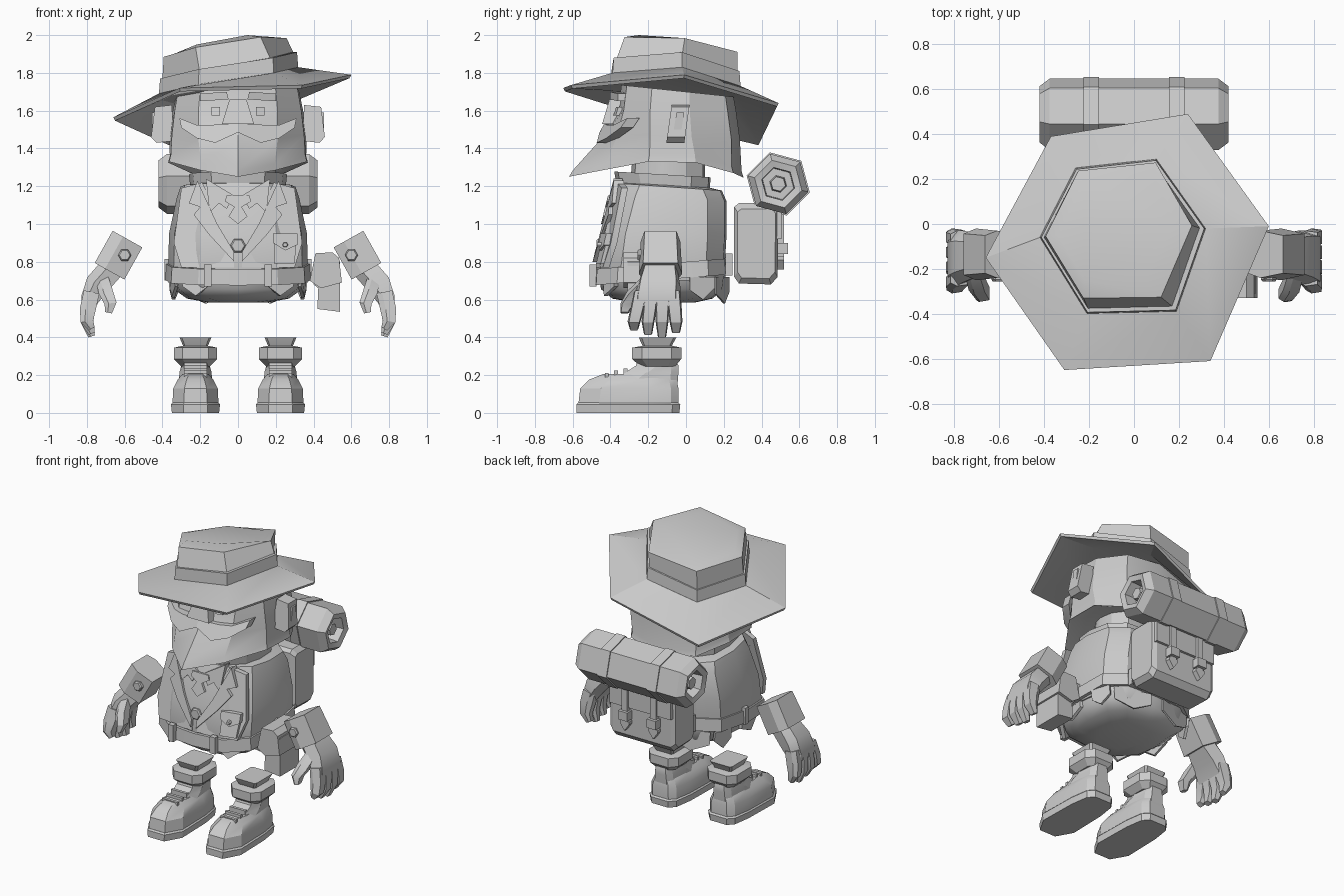
import bpy, bmesh, math
from mathutils import Vector

grey = bpy.data.materials.new("plain grey")
grey.diffuse_color = (0.6, 0.6, 0.6, 1)

def finish(name, bm, angle=25):
    bmesh.ops.recalc_face_normals(bm, faces=bm.faces)
    me = bpy.data.meshes.new(name)
    bm.to_mesh(me)
    bm.free()
    me.materials.append(grey)
    ob = bpy.data.objects.new(name, me)
    bpy.context.collection.objects.link(ob)
    bpy.ops.object.select_all(action='DESELECT')
    ob.select_set(True)
    bpy.context.view_layer.objects.active = ob
    bpy.ops.object.shade_smooth_by_angle(angle=math.radians(angle))
    return ob

def loft(name, rings, caps=True, closed=False, angle=25):
    """Skin a list of equal rings of 3D points."""
    bm = bmesh.new()
    vs = [[bm.verts.new(p) for p in r] for r in rings]
    n = len(vs[0])
    for a, b in zip(vs, vs[1:] + ([vs[0]] if closed else [])):
        for i in range(n):
            bm.faces.new((a[i], a[(i + 1) % n], b[(i + 1) % n], b[i]))
    if caps and not closed:
        bm.faces.new(vs[0])
        bm.faces.new(vs[-1])
    return finish(name, bm, angle)

def mirror(half):
    """Close a half ring (front to back) about x = 0."""
    return half + [(-x, y, z) for x, y, z in half[-2:0:-1]]

def box(name, lo, hi):
    q = [(lo[0], lo[1]), (hi[0], lo[1]), (hi[0], hi[1]), (lo[0], hi[1])]
    return loft(name, [[(x, y, z) for x, y in q] for z in (lo[2], hi[2])])

def plate(name, pts, surf, thick, s=1):
    """Flat panel of (x, z) points lying on a front surface."""
    back = [(s * x, surf(x, z) + 0.03, z) for x, z in pts]
    front = [(s * x, surf(x, z) - thick, z) for x, z in pts]
    return loft(name, [back, front])

def limb(name, pts, sizes, chamfer=0.6):
    """Six sided tube along an xz path; sizes are (thickness, depth)."""
    rings = []
    for i, p in enumerate(pts):
        a, b = Vector(pts[max(i - 1, 0)]), Vector(pts[min(i + 1, len(pts) - 1)])
        d = b - a
        nrm = Vector((d.z, 0, -d.x)).normalized()
        t, h = sizes[i]
        prof = [(t, -h * chamfer), (t, h * chamfer), (0.3 * t, h), (-t, h * 0.8), (-t, -h * 0.8), (0.3 * t, -h)]
        rings.append([Vector(p) + nrm * u + Vector((0, v, 0)) for u, v in prof])
    return loft(name, rings)

def disc(name, c, r, depth, sides=6):
    return loft(name, [[(c[0] + k * r * math.cos(i * math.tau / sides), y, c[2] + k * r * math.sin(i * math.tau / sides))
                        for i in range(sides)] for k, y in ((1, c[1] + depth), (1, c[1]), (0.8, c[1] - 0.008))])

# Hat: tilted hexagonal brim and crown
brim = [(-.66, -.15, 1.565), (-.37, .39, 1.435), (.24, .49, 1.64), (.60, -.01, 1.79), (.34, -.61, 1.735), (-.31, -.65, 1.72)]
base = [(-.42, -.06, 1.69), (-.26, .25, 1.65), (.10, .29, 1.73), (.32, -.02, 1.83), (.19, -.39, 1.80), (-.21, -.40, 1.74)]
top = [(-.34, -.05, 1.90), (-.22, .20, 1.88), (.08, .23, 1.915), (.18, 0, 1.965), (.05, -.25, 2.0), (-.22, -.25, 1.95)]
def grow(ring, k, dz):
    return [((x + .05) * k - .05, (y + .05) * k - .05, z + dz) for x, y, z in ring]
loft("hat_brim", [grow(base, .95, .0), grow(base, 1, .0), brim, grow(brim, .985, -.018), grow(base, .95, -.035)])
loft("hat_band", [grow(base, 1.0, -.02), grow(base, .98, .08), grow(base, .9, .08)])
wall = [Vector(b).lerp(Vector(t), .55) for b, t in zip(grow(base, .95, .07), top)]
loft("hat_crown", [grow(base, .95, .06), [p + Vector((p.x + .05, p.y + .05, .6)) * .08 for p in wall], top])

# Head with a flaring beard skirt
rim = [(0, -.62, 1.25), (.20, -.44, 1.285), (.365, -.2, 1.33), (.37, .05, 1.325), (.25, .25, 1.27), (0, .305, 1.245)]
rim2 = [(x * .975, y * .965, z + .035) for x, y, z in rim]
mid = [(0, -.45, 1.45), (.21, -.37, 1.45), (.35, -.19, 1.47), (.365, .03, 1.46), (.26, .24, 1.45), (0, .285, 1.45)]
brow = [(0, -.36, 1.6), (.21, -.33, 1.6), (.335, -.19, 1.6), (.345, .02, 1.6), (.24, .22, 1.6), (0, .265, 1.6)]
scalp = [(x * .94, y * .95, 1.70 - .10 * y) for x, y, z in brow]
under = [(x * .75, y * .72, 1.36) for x, y, z in rim]
loft("head", [mirror(r) for r in (under, [(x * .96, y * .95, z + .01) for x, y, z in rim], rim, rim2, mid, brow, scalp)])

def face_y(x, z):
    return -.36 - max(0, 1.6 - z) * .55 + 1.1 * x * x
plate("nose", [(-.045, 1.66), (-.085, 1.53), (.085, 1.53), (.045, 1.66)], lambda x, z: -.37 - (1.66 - z) * .3, .035)
for s in (1, -1):
    # Moustache, eyes, brows and ears
    plate("moustache", [(0, 1.53), (.14, 1.525), (.22, 1.525), (.31, 1.56), (.30, 1.51), (.22, 1.455), (.12, 1.43), (0, 1.485)], face_y, .035, s)
    plate("eye", [(.095, 1.575), (.14, 1.575), (.14, 1.62), (.095, 1.62)], face_y, .02, s)
    plate("eyebrow", [(.05, 1.66), (.2, 1.65), (.2, 1.69), (.06, 1.70)], face_y, .045, s)
    ear = [(.34, 1.44), (.43, 1.43), (.46, 1.46), (.44, 1.62), (.35, 1.63)]
    loft("ear", [[(s * x, y + (z - 1.53) * .14, z) for x, z in ear] for y in (-.09, .005)])
    inner = [(-.07, 1.47), (-.03, 1.46), (-.01, 1.59), (-.05, 1.59)]
    loft("ear_fold", [[(s * x, y, z) for y, z in inner] for x in (.43, .455)])

# Neck and shirt collar
def oval(z, w, yf, yb, tilt=0):
    half = [(0, yf), (.55 * w, yf + .02), (.92 * w, yf + .13), (w, (yf + yb) / 2), (.93 * w, yb - .1), (.6 * w, yb - .01), (0, yb)]
    return mirror([(x, y, z + tilt * y) for x, y in half])
loft("neck", [oval(1.15, .2, -.3, .1), oval(1.4, .2, -.28, .1)])
loft("collar", [oval(1.17, .25, -.365, .125, -.05), oval(1.255, .26, -.38, .13, -.06), oval(1.255, .2, -.32, .08, -.06)])

# Torso, belt and rounded seat
loft("jacket", [oval(.70, .36, -.46, .20), oval(.77, .37, -.475, .205), oval(.95, .365, -.45, .215),
                oval(1.13, .325, -.40, .215, -.05), oval(1.19, .305, -.375, .19, -.07), oval(1.2, .24, -.33, .13, -.07)])
loft("belt", [oval(z, w, -.46 - (w - .35), .185 + (w - .35), .08) for z, w in ((.715, .36), (.715, .385), (.80, .38), (.80, .36))], closed=True, caps=False)
loft("trouser_seat", [oval(.585, .16, -.28, .05), oval(.605, .27, -.39, .14), oval(.655, .34, -.45, .2), oval(.73, .355, -.46, .21)], angle=50)
for x, y in ((-.16, -.5), (.16, -.5), (.37, -.12), (-.37, -.12), (.2, .22), (-.2, .22)):
    box("belt_loop", (x - .02, y - .012, .67 + .08 * (y + .5)), (x + .02, y + .025, .785 + .08 * (y + .5)))

# Coat tail points below the belt
for s in (1, -1):
    for a, b, c in (((.37, .02), (.33, .15), .6), ((.30, .16), (.05, .23), .58), ((.365, -.1), (.34, -.3), .61), ((.3, -.38), (.15, -.44), .62)):
        mx, my = (a[0] + b[0]) / 2, (a[1] + b[1]) / 2
        quad = [(a[0], a[1], .72), (b[0], b[1], .72), (b[0] * .98, b[1], c + .06), (mx, my * 1.06, c), (a[0] * .98, a[1], c + .05)]
        loft("coat_tail", [[(s * x * k, y * k, z) for x, y, z in quad] for k in (1, .95)])

def chest_y(x, z):
    return -.378 - max(0, 1.19 - z) * .235 + .45 * x * x
for s in (1, -1):
    # Jacket fronts, lapels and collar tips
    plate("jacket_front", [(.30, 1.19), (.19, 1.22), (.02, .88), (.02, .77), (.3, .77), (.34, .9)], chest_y, .004, s)
    plate("lapel", [(.215, 1.23), (.26, 1.11), (.20, 1.09), (.235, 1.05), (.15, .94), (.02, .80), (.02, .85), (.11, 1.0)], chest_y, .025, s)
    plate("shirt_collar_tip", [(.17, 1.24), (.02, 1.15), (.06, 1.08), (.10, 1.11), (.15, 1.06)], chest_y, .018, s)
plate("neck_knot", [(-.06, 1.15), (.06, 1.15), (.07, 1.12), (.02, 1.09), (.05, 1.04), (0, 1.0), (-.05, 1.04), (-.02, 1.09), (-.07, 1.12)], chest_y, .027)
disc("front_button", (0, -.465, .885), .042, .04)
plate("chest_pocket", [(.19, .79), (.30, .79), (.31, .93), (.19, .93)], chest_y, .02)
plate("pocket_flap", [(.185, .90), (.25, .86), (.315, .89), (.315, .95), (.185, .95)], chest_y, .032)
disc("pocket_button", (.25, -.462, .89), .015, .03)

# Hip pouch
loft("hip_pouch", [[(x, y, z) for x, z in ((.40, .68), (.43, .82), (.50, .83), (.54, .80), (.54, .535), (.42, .55), (.425, .66))] for y in (-.31, -.1)])
loft("pouch_flap", [[(x, y, z) for x, z in ((.38, .70), (.41, .845), (.5, .85), (.535, .82), (.55, .69), (.44, .66))] for y in (-.33, -.08)])

# Backpack with flap, straps and buckles
side = [(.255, .72), (.28, .685), (.45, .68), (.485, .72), (.49, 1.08), (.47, 1.11), (.28, 1.11), (.255, 1.09)]
rings = []
for x, k in ((-.25, .86), (-.22, 1), (.22, 1), (.25, .86)):
    rings.append([(x, .38 + (y - .38) * k, .9 + (z - .9) * k) for y, z in side])
loft("backpack", rings)
flap = [(.40, 1.115), (.47, 1.12), (.505, 1.07), (.505, .92), (.48, .92), (.45, 1.06)]
loft("backpack_flap", [[(x, y, z) for y, z in flap] for x in (-.235, .235)])
for x in (-.11, .11):
    box("pack_strap", (x - .022, .48, .80), (x + .022, .52, 1.08))
    box("strap_buckle", (x - .035, .48, .84), (x + .035, .54, .90))
    loft("strap_end", [[(x + u, y, z) for u, z in ((-.035, .81), (0, .76), (.035, .81), (.035, .83), (-.035, .83))] for y in (.47, .52)])

# Bedroll with hollow ends and straps
def hexagon(x, r):
    return [(x, .488 + r * math.cos(math.radians(a * 60 + 45)), 1.212 + r * math.sin(math.radians(a * 60 + 45))) for a in range(6)]
loft("bedroll", [hexagon(x, r) for x, r in ((-.33, .085), (-.41, .09), (-.42, .13), (-.375, .165), (.375, .165), (.42, .13), (.41, .09), (.33, .085))])
for s in (1, -1):
    loft("bedroll_core", [hexagon(s * .3, .05), hexagon(s * .39, .04)])
    loft("bedroll_strap", [hexagon(s * .155, .173), hexagon(s * .225, .173)])

for s in (1, -1):
    # Sleeve cuff and gloved hand
    def path(pts):
        return [(s * x, y, z) for x, y, z in pts]
    limb("sleeve_cuff", path([(.585, -.135, .92), (.68, -.135, .75)]), [(.09, .105), (.09, .115)], .8)
    disc("cuff_button", (s * .60, -.248, .835), .035, .04)
    limb("palm", path([(.665, -.135, .77), (.745, -.145, .68), (.785, -.155, .60), (.79, -.155, .56)]), [(.065, .09), (.065, .115), (.048, .125), (.036, .12)])
    for i, tip in enumerate((.445, .42, .405, .43)):
        y = -.24 + i * .058
        ye = -.275 + i * .074
        limb("finger", path([(.775, y, .64), (.795, (y + ye) / 2, .55), (.80, ye, .485), (.775, ye, tip)]), [(.042, .036), (.042, .037), (.034, .034), (.018, .022)])
    limb("thumb", path([(.72, -.2, .71), (.70, -.27, .64), (.675, -.31, .58), (.685, -.325, .53)]), [(.035, .04), (.038, .042), (.032, .036), (.018, .022)])

    # Boot: sole, upper, padded cuff, sock and laces
    cx = s * .225
    def slab(z, w, yf, yb, toe=.5):
        q = [(-w * toe, yf), (w * toe, yf), (w, yf + .11), (w * .95, -.2), (w * .8, yb - .04), (w * .5, yb), (-w * .5, yb), (-w * .8, yb - .04), (-w * .95, -.2), (-w, yf + .11)]
        return [(cx + x, y, z) for x, y in q]
    loft("boot_sole", [slab(0, .125, -.58, -.035), slab(.045, .13, -.58, -.03), slab(.055, .12, -.57, -.04)])
    loft("boot_toe", [slab(.045, .122, -.57, -.04), slab(.13, .118, -.56, -.04), slab(.175, .095, -.515, -.05), slab(.205, .07, -.44, -.06)])
    loft("boot_shaft", [slab(.15, .09, -.40, -.045, .7), slab(.215, .085, -.32, -.04, .7), slab(.25, .075, -.265, -.04, .8), slab(.30, .07, -.25, -.06, .8)])
    def octo(z, w, yf, yb, u=.6):
        c, h = (yf + yb) / 2, (yb - yf) / 2
        return [(cx + w * a, c + h * b, z) for a, b in ((-u, -1), (u, -1), (1, -u), (1, u), (u, 1), (-u, 1), (-1, u), (-1, -u))]
    loft("boot_cuff", [octo(.245, .075, -.24, -.06), octo(.285, .115, -.285, -.025), octo(.345, .115, -.285, -.025), octo(.355, .07, -.23, -.07)])
    loft("sock_top", [octo(.34, .06, -.22, -.08, .85), octo(.365, .07, -.235, -.07, .85), octo(.40, .085, -.25, -.05, .85)])
    for i in range(3):
        y = -.43 + i * .05
        box("boot_lace", (cx - .06, y, .175 + i * .012), (cx + .06, y + .02, .212 + i * .012))
